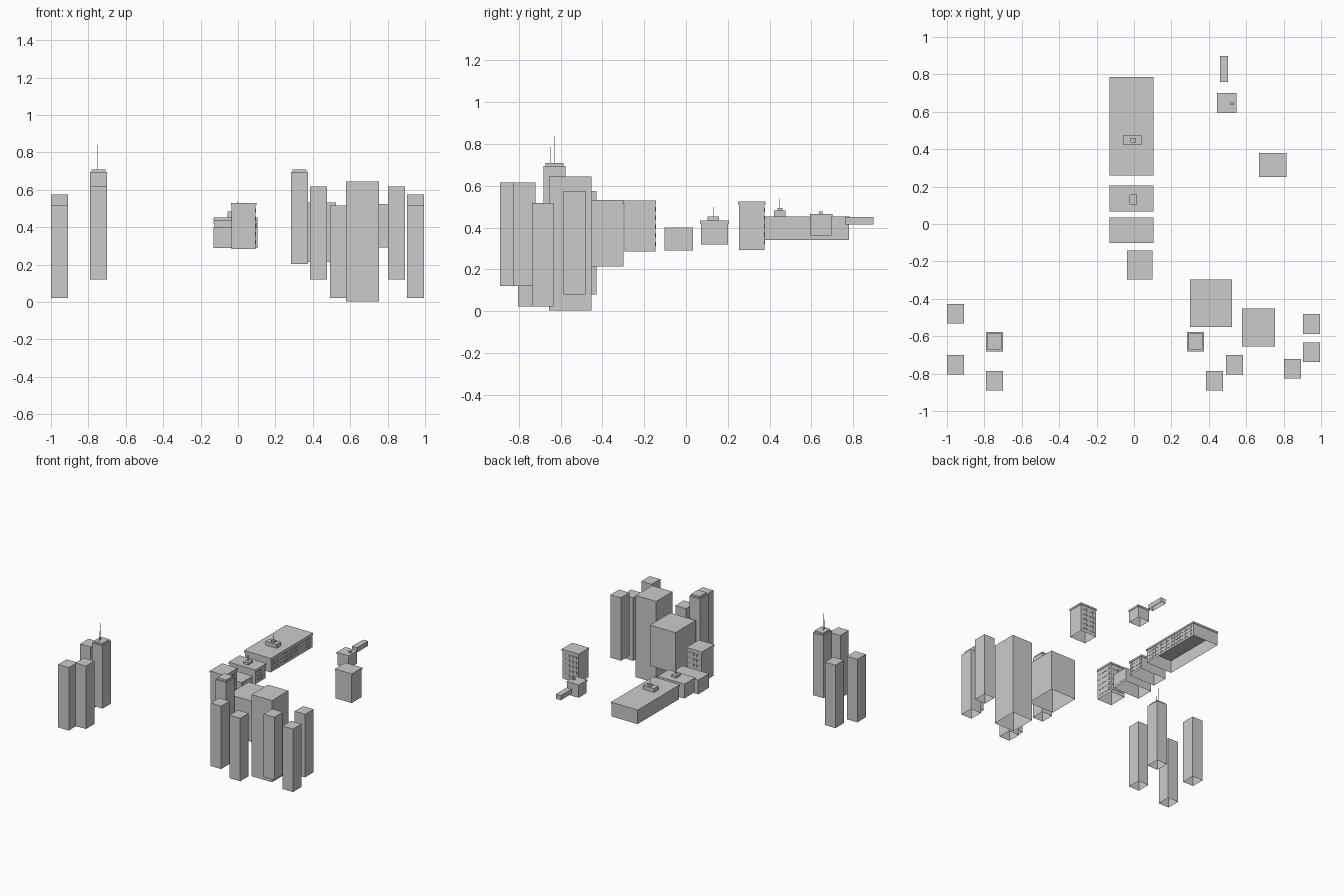
import bpy, bmesh

if "Cube" in bpy.data.objects:
    bpy.data.objects.remove(bpy.data.objects["Cube"])


def block(name, x0, x1, y0, y1, z0, z1, open_bottom=False):
    """Axis-aligned box from its limits, optionally with no floor."""
    bm = bmesh.new()
    bmesh.ops.create_cube(bm, size=1)
    for v in bm.verts:
        v.co.x = x0 + (v.co.x + .5) * (x1 - x0)
        v.co.y = y0 + (v.co.y + .5) * (y1 - y0)
        v.co.z = z0 + (v.co.z + .5) * (z1 - z0)
    bm.normal_update()
    if open_bottom:
        floor = [f for f in bm.faces if f.normal.z < -.9]
        bmesh.ops.delete(bm, geom=floor, context='FACES_ONLY')
    me = bpy.data.meshes.new(name)
    bm.to_mesh(me)
    bm.free()
    ob = bpy.data.objects.new(name, me)
    bpy.context.collection.objects.link(ob)
    return ob


def shell(name, x0, x1, y0, y1, z0, z1, rim=0.0):
    """Building shell; rim > 0 adds an overhanging roof slab."""
    if rim:
        block(name + "_roof", x0, x1, y0, y1, z1 - .014, z1)
        block(name, x0 + rim, x1 - rim, y0 + rim, y1 - rim, z0, z1 - .014, True)
    else:
        block(name, x0, x1, y0, y1, z0, z1, True)


def mast(name, x, y, z0, z1, r=.0015):
    block(name, x - r, x + r, y - r, y + r, z0, z1)


def windows(name, axis, face, a0, a1, z0, z1, cols, rows, d=.003):
    """Grid of thin panes on a +x or +y wall."""
    da, dz = (a1 - a0) / cols, (z1 - z0) / rows
    for i in range(cols):
        for j in range(rows):
            a, b = a0 + (i + .2) * da, a0 + (i + .8) * da
            c, e = z0 + (j + .25) * dz, z0 + (j + .75) * dz
            if axis == 'x':
                block(name, face, face + d, a, b, c, e)
            else:
                block(name, a, b, face, face + d, c, e)


# Row of stepped low buildings
shell("long_hall", -.13, .104, .26, .785, .34, .453, .004)
block("hall_roof_unit", -.055, .041, .422, .475, .453, .483)
block("hall_roof_unit_top", -.018, .011, .437, .461, .483, .495)
mast("hall_mast", -.004, .449, .495, .54)
shell("middle_block", -.13, .104, .068, .205, .32, .435, .004)
block("middle_roof_unit", -.024, .016, .104, .157, .435, .453)
mast("middle_mast", -.004, .13, .453, .50)
shell("low_block", -.13, .104, -.102, .034, .29, .401)
shell("corner_tower", -.038, .098, -.298, -.143, .285, .53, .004)

# Separate buildings on the right
shell("side_tower", .667, .815, .25, .38, .293, .525, .004)
shell("small_block", .443, .548, .593, .70, .362, .465, .003)
block("small_roof_unit", .517, .533, .637, .653, .465, .477)
shell("annex", .46, .503, .76, .898, .415, .452)

# Window grids
windows("hall_window", 'x', .10, .28, .765, .35, .435, 16, 3)
windows("middle_window", 'x', .10, .08, .195, .33, .42, 4, 3)
windows("low_window", 'x', .104, -.09, .025, .30, .395, 4, 3, .001)
windows("corner_window", 'y', -.147, -.025, .085, .30, .51, 4, 5)
windows("corner_window", 'x', .094, -.285, -.155, .30, .51, 4, 5)
windows("side_window", 'y', .376, .68, .80, .31, .505, 4, 5)

# Two wide high-rises
shell("wide_tower", .30, .523, -.55, -.298, .213, .533)
shell("tall_wide_tower", .577, .754, -.655, -.452, .003, .645)

# Slim towers: left, front, base height (all share one size)
slim = [(.903, -.587, .08), (.903, -.738, .022), (.802, -.826, .122),
        (.385, -.89, .122), (.491, -.805, .022), (-1, -.533, .08),
        (-1, -.805, .022), (-.792, -.89, .122)]
for x, y, z in slim:
    shell("slim_tower", x, x + .092, y, y + .105, z, z + .495)

# Pair of capped slim towers
for x in (.283, -.792):
    shell("capped_tower", x, x + .092, -.682, -.577, .203, .695)
    block("tower_cap", x + .008, x + .084, -.672, -.585, .695, .709)

# Masts on the left capped tower
mast("tall_mast", -.753, -.628, .709, .84)
mast("short_mast", -.753, -.647, .709, .785)
